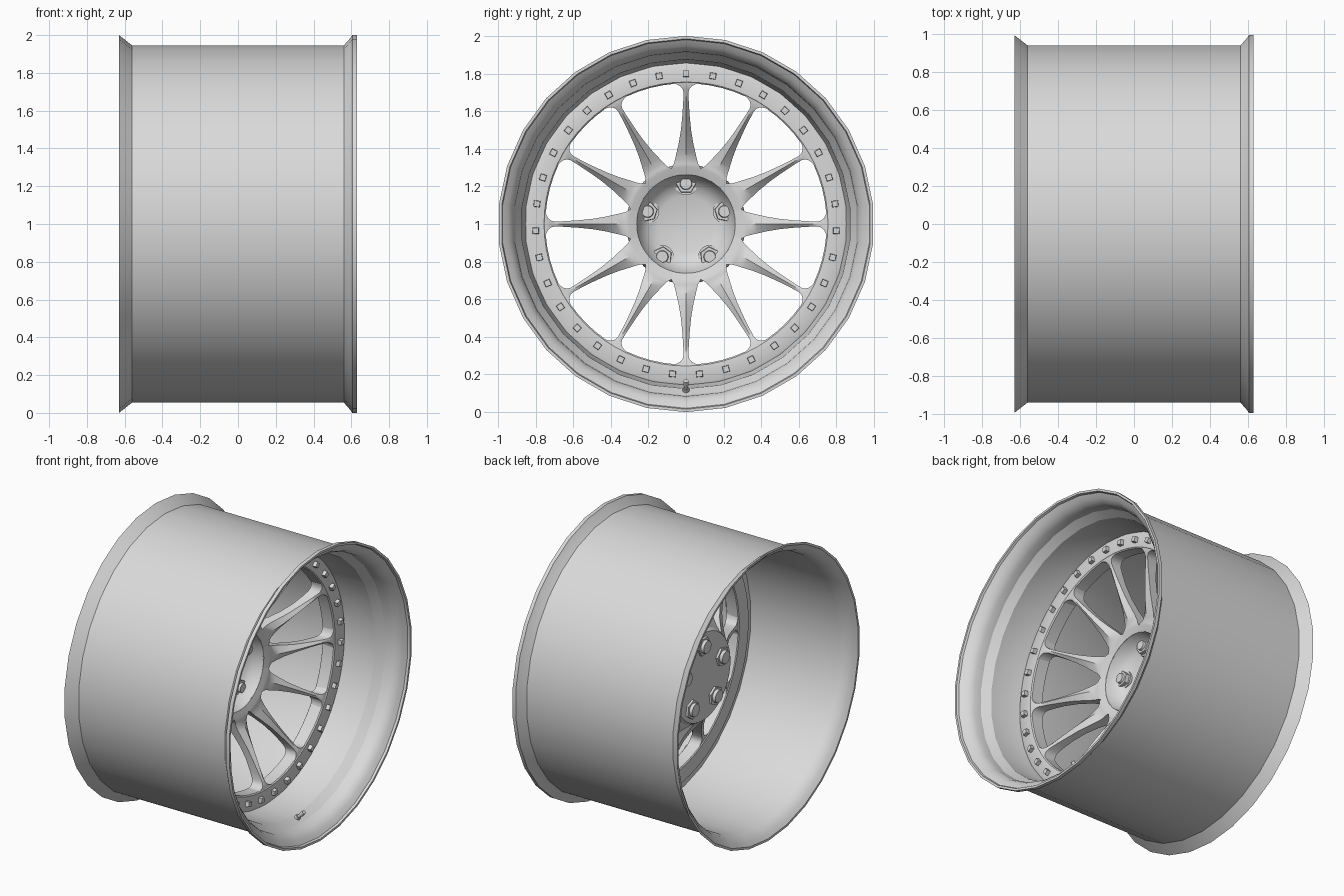
import bpy, bmesh
from math import sin, cos, atan2, hypot, radians, tau, pi
from mathutils import Matrix, Vector

if "Cube" in bpy.data.objects:
    bpy.data.objects.remove(bpy.data.objects["Cube"], do_unlink=True)

metal = bpy.data.materials.new("satin grey metal")
metal.use_nodes = True
GREY = (0.7, 0.7, 0.7, 1)
metal.diffuse_color = GREY
metal.node_tree.nodes["Principled BSDF"].inputs["Base Color"].default_value = GREY


def polar(x, r, t):
    """Point at radius r round the axle, t measured from straight up."""
    return Vector((x, r * sin(t), r * cos(t)))


def finish(name, bm, angle=35):
    bmesh.ops.remove_doubles(bm, verts=bm.verts, dist=1e-5)
    bmesh.ops.recalc_face_normals(bm, faces=bm.faces)
    mesh = bpy.data.meshes.new(name)
    bm.to_mesh(mesh)
    bm.free()
    mesh.materials.append(metal)
    obj = bpy.data.objects.new(name, mesh)
    obj.location.z = 1
    bpy.context.collection.objects.link(obj)
    bpy.ops.object.select_all(action='DESELECT')
    obj.select_set(True)
    bpy.context.view_layer.objects.active = obj
    bpy.ops.object.shade_smooth_by_angle(angle=radians(angle))


def lathe(name, profile, sides, angle=35):
    """Revolve a closed (x, radius) outline round the axle."""
    bm = bmesh.new()
    rings = [[bm.verts.new(polar(x, r, tau * i / sides)) for x, r in profile]
             for i in range(sides)]
    n = len(profile)
    for i in range(sides):
        a, b = rings[i], rings[(i + 1) % sides]
        for j in range(n):
            k = (j + 1) % n
            bm.faces.new((a[j], a[k], b[k], b[j]))
    bmesh.ops.dissolve_degenerate(bm, dist=1e-5, edges=bm.edges)
    finish(name, bm, angle)


def add_prism(bm, sides, r1, r2, start, end, t, spin=0.0):
    """Prism between two (x, radius) points in the half plane at angle t."""
    dx, dr = end[0] - start[0], end[1] - start[1]
    centre = polar((start[0] + end[0]) / 2, (start[1] + end[1]) / 2, t)
    place = (Matrix.Translation(centre) @ Matrix.Rotation(-t, 4, 'X')
             @ Matrix.Rotation(atan2(dx, dr), 4, 'Y')
             @ Matrix.Rotation(spin, 4, 'Z'))
    bmesh.ops.create_cone(bm, cap_ends=True, segments=sides, radius1=r1,
                          radius2=r2, depth=hypot(dx, dr), matrix=place)


# Barrel with flared lips, stepped on the outer face side
lathe("rim_barrel", [
    (-0.63, 1.0), (-0.56, 0.945), (0.56, 0.945), (0.595, 0.985), (0.605, 1.0),
    (0.63, 1.0), (0.63, 0.985), (0.615, 0.98), (0.595, 0.95), (0.57, 0.928),
    (0.54, 0.916), (0.49, 0.912), (0.435, 0.876), (0.24, 0.865), (0.2, 0.85),
    (0.15, 0.85), (0.145, 0.918), (-0.53, 0.918), (-0.58, 0.935),
    (-0.61, 0.96), (-0.63, 0.985)], 30, 27)

# Bolted outer ring of the face
lathe("face_ring", [(0.12, 0.855), (0.215, 0.858), (0.222, 0.845),
                    (0.215, 0.755), (0.208, 0.748), (0.125, 0.748),
                    (0.12, 0.755)], 72)

# Hub with its dished centre
lathe("hub", [(-0.11, 0.0), (-0.108, 0.15), (-0.09, 0.2), (-0.05, 0.24),
              (0.0, 0.258), (0.01, 0.262), (0.012, 0.3), (-0.1, 0.318),
              (-0.13, 0.3), (-0.13, 0.0)], 72)

# Spokes: (radius, half angle in degrees, front x, back x, edge drop)
ROWS = [(0.264, 15.1, 0.013, -0.12, 0.0), (0.305, 15.1, 0.027, -0.11, 0.0),
        (0.315, 13.4, 0.031, -0.105, 0.003),
        (0.325, 11.6, 0.035, -0.1, 0.01), (0.345, 9.8, 0.043, -0.08, 0.02),
        (0.38, 7.7, 0.062, -0.05, 0.028), (0.43, 5.2, 0.088, -0.01, 0.03),
        (0.5, 3.1, 0.12, 0.035, 0.025), (0.58, 1.9, 0.153, 0.075, 0.02),
        (0.65, 1.3, 0.18, 0.1, 0.012), (0.7, 1.1, 0.198, 0.115, 0.006),
        (0.72, 1.5, 0.205, 0.12, 0.003), (0.735, 2.5, 0.209, 0.123, 0.001),
        (0.745, 4, 0.21, 0.125, 0.0), (0.754, 6.5, 0.212, 0.125, 0.0)]
bm = bmesh.new()
for s in range(12):
    t = tau * s / 12
    loops = []
    for r, deg, front, back, drop in ROWS:
        a = radians(deg)
        section = [(front - drop, -a), (front, 0), (front - drop, a),
                   (back, a * 0.9), (back, -a * 0.9)]
        loops.append([bm.verts.new(polar(x, r, t + d)) for x, d in section])
    for lo, hi in zip(loops, loops[1:]):
        for j in range(5):
            k = (j + 1) % 5
            bm.faces.new((lo[j], lo[k], hi[k], hi[j]))
    bm.faces.new(loops[0])
    bm.faces.new(loops[-1])
finish("spokes", bm, 30)

# Square-headed bolts round the ring
bm = bmesh.new()
for i in range(35):
    add_prism(bm, 4, 0.025, 0.022, (0.21, 0.8), (0.243, 0.8),
              tau * i / 35, pi / 4)
finish("ring_bolts", bm)

# Five lug nuts through the hub: (sides, start radius, end radius, x from, x to)
NUT = [(24, 0.062, 0.062, -0.125, -0.09), (6, 0.055, 0.052, -0.1, -0.065),
       (20, 0.034, 0.03, -0.07, -0.05), (6, 0.065, 0.065, -0.145, -0.12),
       (20, 0.042, 0.046, -0.165, -0.14)]
bm = bmesh.new()
for i in range(5):
    for sides, r1, r2, x0, x1 in NUT:
        add_prism(bm, sides, r1, r2, (x0, 0.215), (x1, 0.215), tau * i / 5)
finish("lug_nuts", bm)

# Valve stem leaning inwards from the step at the bottom of the barrel
bm = bmesh.new()
add_prism(bm, 12, 0.02, 0.017, (0.445, 0.895), (0.465, 0.875), pi)
add_prism(bm, 12, 0.011, 0.011, (0.46, 0.88), (0.488, 0.852), pi)
add_prism(bm, 12, 0.015, 0.013, (0.485, 0.855), (0.505, 0.835), pi)
finish("valve_stem", bm)
